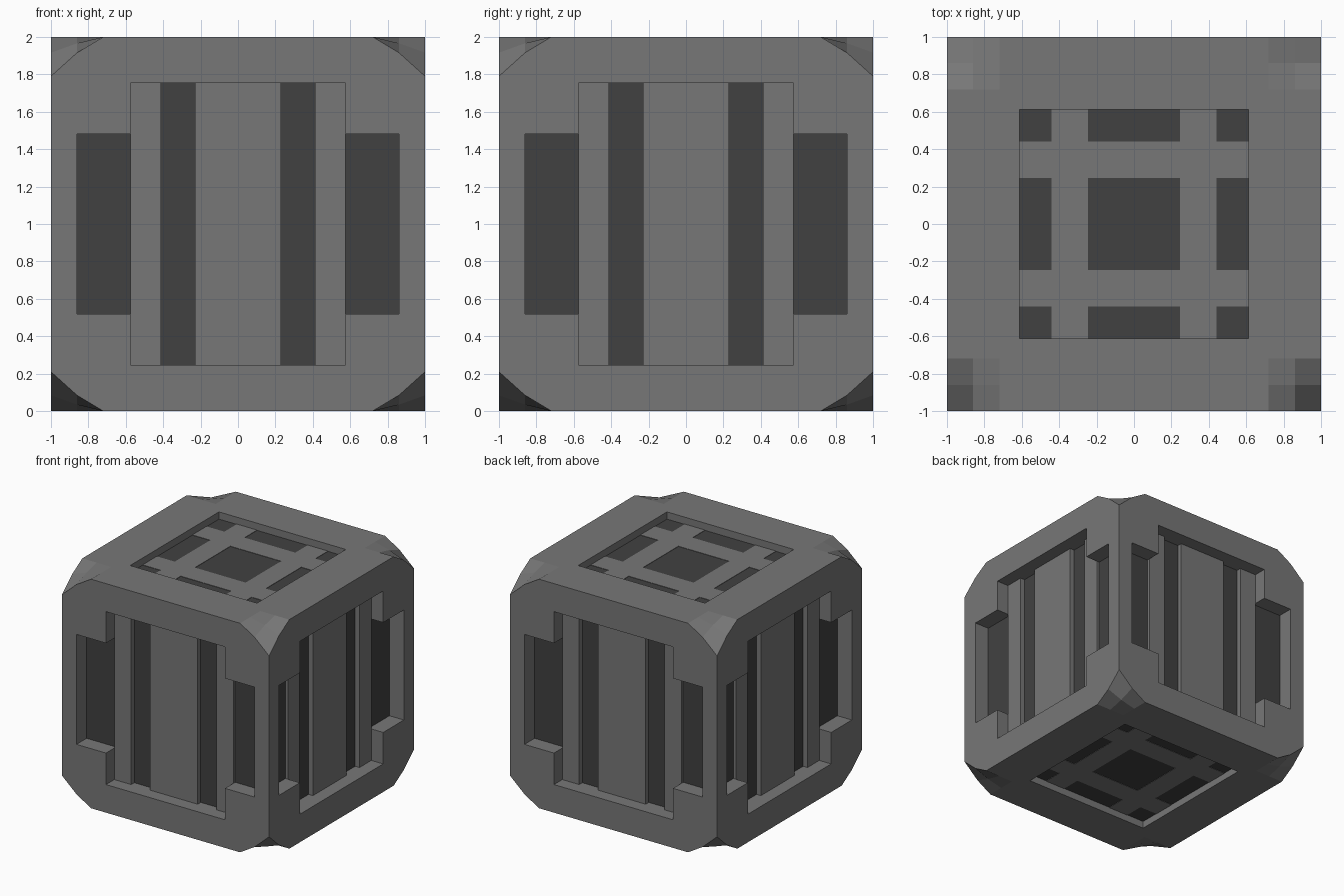
import bpy
import bmesh
from math import radians
from mathutils import Matrix

old = bpy.data.objects.get("Cube")
if old:
    bpy.data.objects.remove(old, do_unlink=True)


def make_material(name, value):
    mat = bpy.data.materials.new(name)
    mat.use_nodes = True
    colour = (value, value, value, 1)
    mat.diffuse_color = colour
    mat.node_tree.nodes["Principled BSDF"].inputs["Base Color"].default_value = colour
    return mat


MATERIALS = [make_material("grey_metal", 0.185), make_material("dark_metal", 0.053)]
LIGHT, DARK = 0, 1


def mirrored(values):
    return [-v for v in reversed(values)] + list(values)


# Each rule gives (depth, colour) for a cell centred at u, v
def wall_rule(u, v):
    u, v = abs(u), abs(v)
    if u < 0.575 and v < 0.755:
        return (0.157, DARK) if 0.23 < u < 0.412 else (0.115, LIGHT)
    if u < 0.86 and v < 0.48:
        return 0.139, DARK
    return 0, LIGHT


def lid_rule(u, v):
    if max(abs(u), abs(v)) > 0.613:
        return 0, LIGHT
    on_bar = any(0.245 < abs(c) < 0.44 for c in (u, v))
    return (0.06, LIGHT) if on_bar else (0.063, DARK)


def round_corner(co):
    # Pull the eight cube corners in vertically over a small two-step grid
    def falloff(c):
        t = max(0, (abs(c) - 0.72) / 0.28)
        return 0.6 * t * t + 0.4 * t if t > 0.9 else 0.8 * t
    if abs(co.z) > 0.99:
        co.z -= (1 if co.z > 0 else -1) * 0.21 * falloff(co.x) * falloff(co.y)


def build_side(name, us, vs, rule, turn):
    """Stepped panel: flat cells at their depth, joined by upright walls."""
    bm = bmesh.new()
    verts = {}

    def vert(u, v, depth):
        key = (u, v, depth)
        if key not in verts:
            co = turn @ Matrix.Translation((u, v, 1 - depth)).translation
            round_corner(co)
            co.z += 1
            verts[key] = bm.verts.new(co)
        return verts[key]

    def quad(corners, colour):
        bm.faces.new([vert(*c) for c in corners]).material_index = colour

    def cell(i, j):
        return rule((us[i] + us[i + 1]) / 2, (vs[j] + vs[j + 1]) / 2)

    cols, rows = len(us) - 1, len(vs) - 1
    for i in range(cols):
        for j in range(rows):
            u0, u1, v0, v1 = us[i], us[i + 1], vs[j], vs[j + 1]
            a, colour = cell(i, j)
            quad([(u0, v0, a), (u1, v0, a), (u1, v1, a), (u0, v1, a)], colour)
            if i + 1 < cols:
                b = cell(i + 1, j)[0]
                if a != b:
                    quad([(u1, v0, a), (u1, v0, b), (u1, v1, b), (u1, v1, a)], LIGHT)
            if j + 1 < rows:
                b = cell(i, j + 1)[0]
                if a != b:
                    quad([(u0, v1, a), (u1, v1, a), (u1, v1, b), (u0, v1, b)], LIGHT)

    mesh = bpy.data.meshes.new(name)
    bm.to_mesh(mesh)
    bm.free()
    for mat in MATERIALS:
        mesh.materials.append(mat)
    bpy.context.collection.objects.link(bpy.data.objects.new(name, mesh))


# Four upright walls with grooved panels and side pockets
wall_us = mirrored([0.23, 0.412, 0.575, 0.72, 0.86, 1])
wall_vs = mirrored([0.48, 0.755, 1])
upright = Matrix.Rotation(radians(90), 3, 'X')
for k, name in enumerate(["front_wall", "left_wall", "back_wall", "right_wall"]):
    turn = Matrix.Rotation(radians(90 * k), 3, 'Z') @ upright
    build_side(name, wall_us, wall_vs, wall_rule, turn)

# Top and bottom with a sunken crossed-bar grille
lid = mirrored([0.245, 0.44, 0.613, 0.72, 0.86, 1])
build_side("top_lid", lid, lid, lid_rule, Matrix.Identity(3))
build_side("bottom_lid", lid, lid, lid_rule, Matrix.Rotation(radians(180), 3, 'X'))
